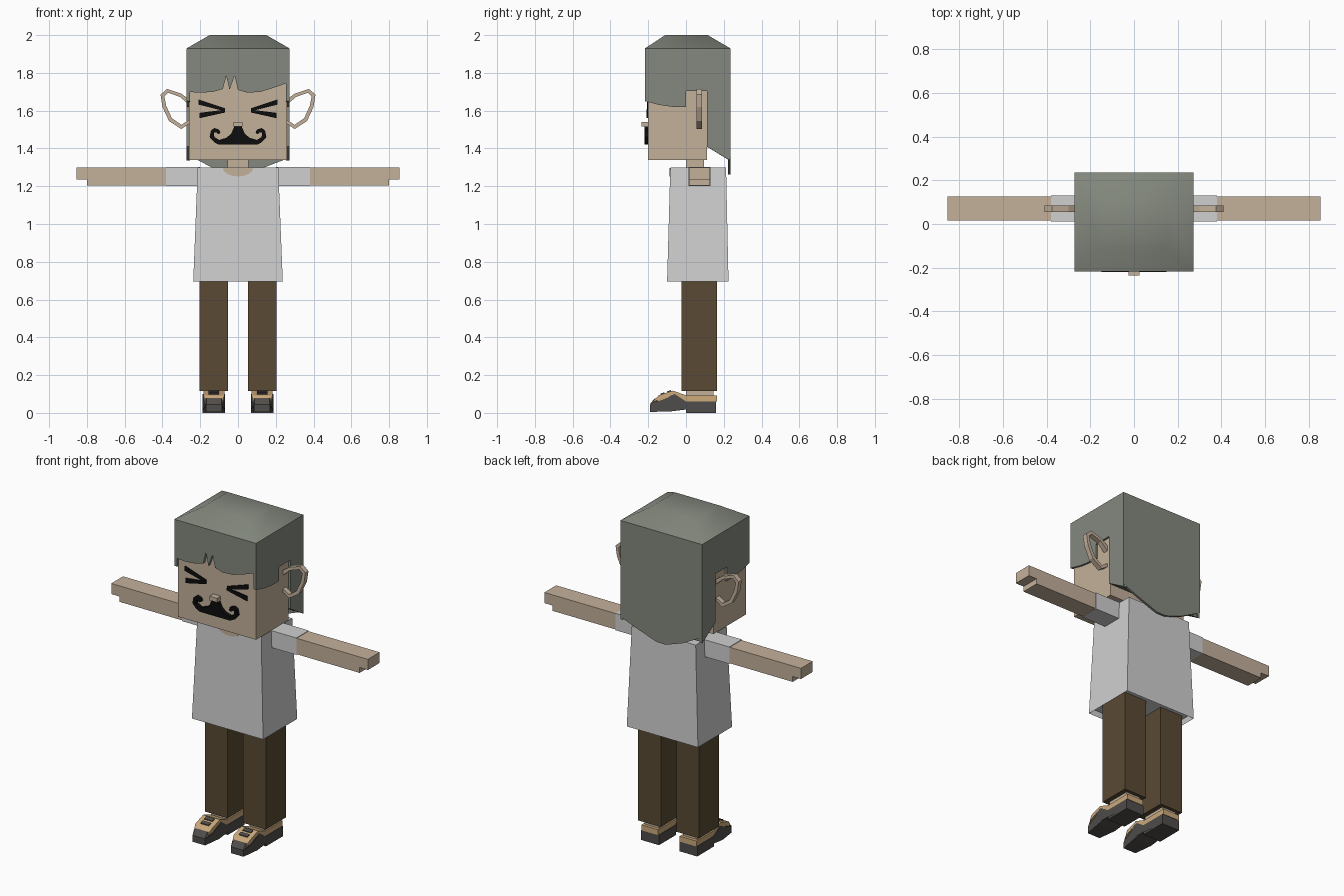
import bpy
import bmesh
import math

cube = bpy.data.objects.get("Cube")
if cube:
    bpy.data.objects.remove(cube, do_unlink=True)


def material(name, r, g, b):
    mat = bpy.data.materials.new(name)
    mat.use_nodes = True
    mat.diffuse_color = (r, g, b, 1)
    shader = next(n for n in mat.node_tree.nodes if n.type == 'BSDF_PRINCIPLED')
    shader.inputs["Base Color"].default_value = (r, g, b, 1)
    shader.inputs["Roughness"].default_value = 0.8
    return mat


skin = material("skin", 0.55, 0.44, 0.33)
hair = material("grey hair", 0.23, 0.25, 0.21)
shirt = material("white shirt", 0.63, 0.63, 0.63)
brown = material("brown trousers", 0.1, 0.067, 0.033)
rubber = material("dark shoe", 0.08, 0.075, 0.07)
tan = material("tan leather", 0.6, 0.4, 0.2)
black = material("black", 0.004, 0.004, 0.004)


def finish(name, bm, mat, mirror=False):
    """Turn a bmesh into a named object, optionally mirrored across x."""
    bmesh.ops.recalc_face_normals(bm, faces=bm.faces)
    mesh = bpy.data.meshes.new(name)
    bm.to_mesh(mesh)
    bm.free()
    mesh.materials.append(mat)
    obj = bpy.data.objects.new(name, mesh)
    bpy.context.collection.objects.link(obj)
    if mirror:
        obj.modifiers.new("Mirror", 'MIRROR')
    return obj


def prism(name, points, axis, start, end, mat, mirror=False, shape=None):
    """Extrude a flat outline along x (points are y,z) or y (points are x,z)."""
    bm = bmesh.new()
    place = {'x': lambda p: (start, *p), 'y': lambda p: (p[0], start, p[1])}[axis]
    face = bm.faces.new([bm.verts.new(place(p)) for p in points])
    moved = bmesh.ops.extrude_face_region(bm, geom=[face])["geom"]
    for v in moved:
        if isinstance(v, bmesh.types.BMVert):
            v.co['xyz'.index(axis)] = end
    if shape:
        for v in bm.verts:
            shape(v.co)
    return finish(name, bm, mat, mirror)


def box(name, x, y, z, mat, mirror=False):
    outline = [(x[0], z[0]), (x[1], z[0]), (x[1], z[1]), (x[0], z[1])]
    return prism(name, outline, 'y', y[0], y[1], mat, mirror)


def frustum(low, high, z):
    """Tapered block; low and high are (x0, x1, y0, y1)."""
    bm = bmesh.new()
    rings = []
    for (x0, x1, y0, y1), h in ((low, z[0]), (high, z[1])):
        rings.append([bm.verts.new((x, y, h))
                      for x, y in ((x0, y0), (x1, y0), (x1, y1), (x0, y1))])
    bottom = bm.faces.new(rings[0])
    bm.faces.new(rings[1])
    for i in range(4):
        j = (i + 1) % 4
        bm.faces.new((rings[0][i], rings[0][j], rings[1][j], rings[1][i]))
    bmesh.ops.recalc_face_normals(bm, faces=bm.faces)
    return bm, bottom


# Head, neck and nose
box("head", (-0.26, 0.26), (-0.2, 0.11), (1.34, 1.92), skin)
box("neck", (-0.055, 0.055), (0, 0.095), (1.25, 1.36), skin)
box("nose", (-0.025, 0.025), (-0.235, -0.2), (1.515, 1.54), skin)

# Ears: an open angular loop with its ends at the head
ear_outer = [(0.26, 1.66), (0.3, 1.69), (0.375, 1.715), (0.41, 1.685),
             (0.4, 1.62), (0.365, 1.545), (0.3, 1.503), (0.26, 1.53)]
ear_inner = [(0.26, 1.63), (0.305, 1.672), (0.37, 1.695), (0.39, 1.675),
             (0.38, 1.625), (0.35, 1.56), (0.3, 1.525), (0.26, 1.55)]
prism("ear", ear_outer + ear_inner[::-1], 'y', 0.055, 0.085, skin, True)

# Squinting eyes and curled moustache
prism("eye_upper_stroke", [(0.07, 1.597), (0.07, 1.613), (0.21, 1.66), (0.21, 1.632)],
      'y', -0.207, -0.199, black, True)
prism("eye_lower_stroke", [(0.07, 1.59), (0.07, 1.605), (0.205, 1.588), (0.205, 1.56)],
      'y', -0.208, -0.199, black, True)
curl = [(0, 1.52), (0.02, 1.515), (0.035, 1.48), (0.06, 1.457), (0.1, 1.445),
        (0.125, 1.46), (0.128, 1.485), (0.113, 1.485), (0.105, 1.475),
        (0.093, 1.482), (0.1, 1.5), (0.125, 1.508), (0.143, 1.495),
        (0.15, 1.46), (0.125, 1.432), (0.1, 1.42), (0, 1.42)]
prism("moustache", curl, 'y', -0.22, -0.199, black, True)

# Hair: fringe, sides cut around the ears, solid back and domed crown
fringe = [(-0.27, 1.7), (-0.2, 1.695), (-0.13, 1.7), (-0.08, 1.715),
          (-0.062, 1.785), (-0.045, 1.71), (-0.018, 1.785), (0, 1.71),
          (0.05, 1.695), (0.12, 1.7), (0.2, 1.725), (0.27, 1.75)]
prism("hair_fringe", fringe + [(0.27, 1.93), (-0.27, 1.93)], 'y', -0.217, -0.2, hair)
side = [(-0.217, 1.93), (-0.217, 1.65), (-0.14, 1.63), (-0.07, 1.62), (0, 1.62),
        (0, 1.705), (0.11, 1.705), (0.11, 1.41), (0.234, 1.335), (0.234, 1.93)]
prism("hair_side", side, 'x', 0.255, 0.272, hair, True)
prism("hair_back", [(0.1, 1.93), (0.1, 1.415), (0.228, 1.338), (0.228, 1.93)],
      'x', -0.26, 0.26, hair)
nape = [(-0.272, 1.37), (-0.14, 1.3), (-0.03, 1.262), (0.03, 1.262), (0.14, 1.3),
        (0.272, 1.35), (0.272, 1.93), (-0.272, 1.93)]
prism("hair_nape", nape, 'y', 0.222, 0.235, hair)
bm, base = frustum((-0.272, 0.272, -0.217, 0.235), (-0.15, 0.15, -0.11, 0.115), (1.93, 2))
bm.faces.remove(base)
crown = finish("hair_crown", bm, hair)
bpy.ops.object.select_all(action='DESELECT')
crown.select_set(True)
bpy.context.view_layer.objects.active = crown
bpy.ops.object.shade_smooth_by_angle(angle=math.radians(45))

# Shirt with a hollow hem, and its scooped neckline
bm, hem = frustum((-0.237, 0.237, -0.1, 0.225), (-0.213, 0.213, -0.083, 0.212), (0.695, 1.3))
bmesh.ops.inset_region(bm, faces=[hem], thickness=0.012)
bmesh.ops.translate(bm, verts=hem.verts, vec=(0, 0, 0.03))
finish("shirt", bm, shirt)
scoop = [(0.08 * math.cos(a), 1.297 - 0.045 * math.sin(a))
         for a in (math.pi * i / 8 for i in range(9))]
prism("neckline", scoop, 'y', -0.088, -0.08, skin)

# Arms, with fingers reaching past the palm
box("sleeve", (0.2, 0.38), (0.012, 0.13), (1.2, 1.302), shirt, True)
arm = [(0.37, 1.203), (0.8, 1.203), (0.8, 1.235), (0.855, 1.235), (0.855, 1.299), (0.37, 1.299)]
prism("arm", arm, 'y', 0.015, 0.127, skin, True)

# Legs and ankles
box("trouser_leg", (0.052, 0.203), (-0.025, 0.165), (0.115, 0.74), brown, True)
box("ankle", (0.08, 0.175), (0, 0.145), (0.07, 0.13), skin, True)


# Shoes, with the toe end narrowed
def taper_toe(co):
    if co.y < -0.16:
        co.x = 0.128 + (co.x - 0.128) * 0.7


sole = [(-0.19, 0.005), (-0.19, 0.045), (-0.15, 0.062), (-0.06, 0.1), (0, 0.06),
        (0.16, 0.06), (0.16, 0), (0, 0), (0, 0.018), (-0.08, 0.008)]
prism("shoe_sole", sole, 'x', 0.068, 0.187, rubber, True, taper_toe)
upper = [(-0.188, 0.045), (-0.145, 0.093), (-0.07, 0.118), (0, 0.093),
         (0.163, 0.093), (0.163, 0.06), (0, 0.06), (-0.06, 0.095), (-0.15, 0.06)]
prism("shoe_upper", upper, 'x', 0.072, 0.183, tan, True, taper_toe)
prism("shoe_toe_cap", [(-0.192, 0.045), (-0.165, 0.078), (-0.15, 0.062)],
      'x', 0.07, 0.185, rubber, True, taper_toe)
for i, y in enumerate((-0.135, -0.1)):
    z = 0.097 + 0.012 * i
    strap = [(y, z), (y, z + 0.005), (y + 0.02, z + 0.012), (y + 0.02, z + 0.005)]
    prism("shoe_strap_" + "ab"[i], strap, 'x', 0.1, 0.156, rubber, True)
